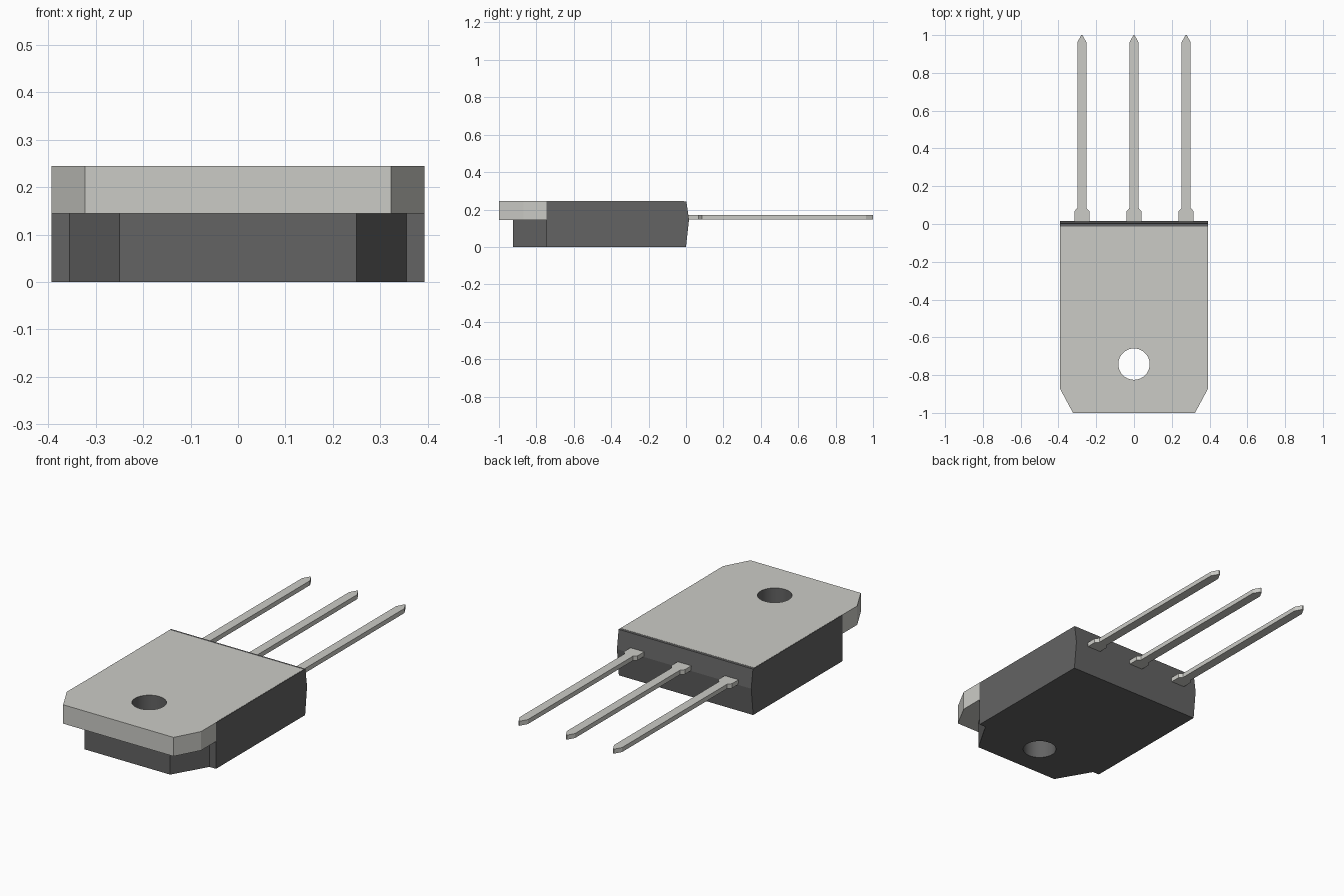
import bpy, bmesh, math
from mathutils import Vector

if "Cube" in bpy.data.objects:
    bpy.data.objects.remove(bpy.data.objects["Cube"])

HOLE_Y, HOLE_R = -0.742, 0.083
W = 0.393          # half width of the package
SPLIT_Z = 0.145    # underside of the metal plate
TOP_Z = 0.245


def material(name, color):
    m = bpy.data.materials.new(name)
    m.diffuse_color = color
    m.use_nodes = True
    m.node_tree.nodes["Principled BSDF"].inputs["Base Color"].default_value = m.diffuse_color
    return m


plastic = material("dark_plastic", (0.125, 0.125, 0.125, 1))
metal = material("metal", (0.60, 0.60, 0.565, 1))


def prism(name, points, offset, mat):
    """Extrude a closed planar outline along offset."""
    bm = bmesh.new()
    face = bm.faces.new([bm.verts.new(p) for p in points])
    top = bmesh.ops.extrude_face_region(bm, geom=[face])["geom"]
    verts = [g for g in top if isinstance(g, bmesh.types.BMVert)]
    bmesh.ops.translate(bm, verts=verts, vec=Vector(offset))
    bmesh.ops.recalc_face_normals(bm, faces=bm.faces)
    mesh = bpy.data.meshes.new(name)
    bm.to_mesh(mesh)
    bm.free()
    mesh.materials.append(mat)
    obj = bpy.data.objects.new(name, mesh)
    bpy.context.collection.objects.link(obj)
    return obj


def flat_part(name, half, z0, z1, mat, cx=0.0):
    """Plate from the right half of an outline, mirrored about x = cx."""
    left = [(-x, y) for x, y in reversed(half) if x > 0]
    pts = [(cx + x, y, z0) for x, y in half + left]
    return prism(name, pts, (0, 0, z1 - z0), mat)


# Moulded body: side profile with a bulged rear face
profile = [(-0.745, 0), (0, 0), (0.016, 0.145), (0.002, 0.244), (-0.745, 0.244)]
body = prism("moulded_body", [(-W, y, z) for y, z in profile], (2 * W, 0, 0), plastic)

# Tapered front of the moulding, below the metal plate
front = flat_part("moulded_front", [(0.25, -0.925), (0.355, -0.745)], 0, SPLIT_Z, plastic)

# Metal plate: chamfered overhang, inset inside the moulding at the rear
plate = flat_part("metal_plate",
                  [(0.323, -1), (W, -0.87), (W, -0.745), (W - 0.002, -0.745),
                   (W - 0.002, -0.012)], SPLIT_Z, TOP_Z, metal)

# Mounting hole through everything, lined with plastic
circle = [(HOLE_R * math.cos(a), HOLE_Y + HOLE_R * math.sin(a), -0.1)
          for a in (2 * math.pi * i / 40 for i in range(40))]
cutter = prism("hole_cutter", circle, (0, 0, 0.5), plastic)
cutter.hide_render = True
for obj in (body, front, plate):
    mod = obj.modifiers.new("hole", 'BOOLEAN')
    mod.operation = 'DIFFERENCE'
    mod.solver = 'EXACT'
    mod.object = cutter
    bpy.ops.object.select_all(action='DESELECT')
    bpy.context.view_layer.objects.active = obj
    obj.select_set(True)
    bpy.ops.object.modifier_apply(modifier=mod.name)
    bpy.ops.object.shade_smooth_by_angle(angle=math.radians(12))
plate.data.materials.clear()
plate.data.materials.append(metal)
plate.data.materials.append(plastic)
for p in plate.data.polygons:
    d = math.hypot(p.center.x, p.center.y - HOLE_Y)
    p.material_index = int(abs(p.normal.z) < 0.5 and d < HOLE_R * 1.1)
bpy.data.objects.remove(cutter)

# Three leads with a wide shoulder and a pointed tip
lead = [(0.04, 0.0), (0.04, 0.067), (0.024, 0.085), (0.024, 0.962), (0.003, 1.0)]
for name, x in (("left_lead", -0.276), ("middle_lead", 0), ("right_lead", 0.276)):
    flat_part(name, lead, 0.147, 0.171, metal, x)
